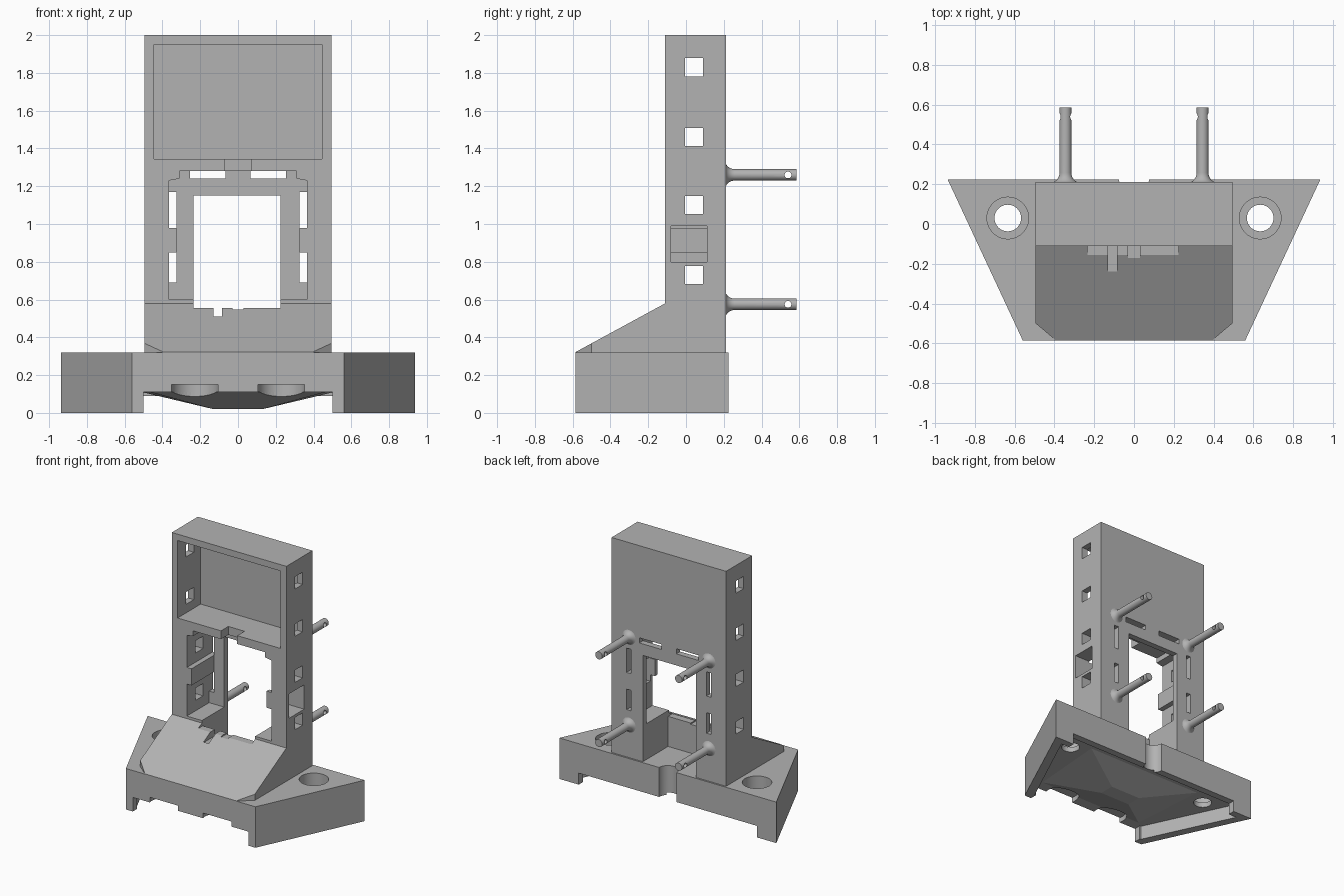
import bpy, bmesh, math
from mathutils import Matrix

if "Cube" in bpy.data.objects:
    bpy.data.objects.remove(bpy.data.objects["Cube"], do_unlink=True)

grey = bpy.data.materials.new("plain grey")
grey.use_nodes = True
COLOUR = (0.45, 0.45, 0.45, 1)
grey.diffuse_color = COLOUR
grey.node_tree.nodes["Principled BSDF"].inputs["Base Color"].default_value = COLOUR

AXES = {
    "x": Matrix(((0, 0, 1, 0), (1, 0, 0, 0), (0, 1, 0, 0), (0, 0, 0, 1))),
    "y": Matrix(((1, 0, 0, 0), (0, 0, 1, 0), (0, 1, 0, 0), (0, 0, 0, 1))),
    "z": Matrix.Identity(4),
}


def finish(bm, name):
    bmesh.ops.recalc_face_normals(bm, faces=bm.faces)
    mesh = bpy.data.meshes.new(name)
    bm.to_mesh(mesh)
    bm.free()
    mesh.materials.append(grey)
    ob = bpy.data.objects.new(name, mesh)
    bpy.context.collection.objects.link(ob)
    return ob


def prism(name, outline, lo, hi, axis="z"):
    """Extrude a flat outline along an axis from lo to hi."""
    bm = bmesh.new()
    bottom = [bm.verts.new((a, b, lo)) for a, b in outline]
    top = [bm.verts.new((a, b, hi)) for a, b in outline]
    bm.faces.new(bottom)
    bm.faces.new(top)
    for i in range(len(outline)):
        j = (i + 1) % len(outline)
        bm.faces.new((bottom[i], bottom[j], top[j], top[i]))
    bm.transform(AXES[axis])
    return finish(bm, name)


def box(name, x, y, z):
    return prism(name, [(x[0], y[0]), (x[1], y[0]), (x[1], y[1]), (x[0], y[1])], *z)


def disc(name, a, b, r, lo, hi, axis="z", n=40):
    ring = [(a + r * math.cos(math.tau * i / n), b + r * math.sin(math.tau * i / n))
            for i in range(n)]
    return prism(name, ring, lo, hi, axis)


def carve(ob, cutters):
    """Subtract the cutters one by one, then throw them away."""
    for c in cutters:
        mod = ob.modifiers.new("cut", "BOOLEAN")
        mod.operation, mod.solver, mod.object = "DIFFERENCE", "EXACT", c
        bpy.context.view_layer.objects.active = ob
        bpy.ops.object.modifier_apply(modifier=mod.name)
        bpy.data.objects.remove(c, do_unlink=True)


def smooth(ob):
    bpy.ops.object.select_all(action="DESELECT")
    ob.select_set(True)
    bpy.context.view_layer.objects.active = ob
    bpy.ops.object.shade_smooth_by_angle(angle=math.radians(30))


# Tower with sloping front apron, from one side profile
tower = prism("tower", [(-0.585, 0.32), (0.212, 0.32), (0.212, 2), (-0.11, 2),
                        (-0.11, 0.58), (-0.585, 0.322)], -0.495, 0.495, "x")
half = [(0.3, 0.6), (0.365, 0.6), (0.365, 0.85), (0.325, 0.85), (0.325, 0.98),
        (0.365, 0.98), (0.365, 1.23), (0.31, 1.24), (0.31, 1.28)]
cavity = half + [(-x, z) for x, z in reversed(half)]
cuts = [
    box("screen_recess", (-0.445, 0.445), (-0.3, 0.175), (1.345, 1.95)),
    prism("cavity", cavity, -0.3, 0.165, "y"),
    box("window", (-0.235, 0.225), (-0.4, 0.3), (0.555, 1.15)),
    box("rear_pit", (-0.235, 0.225), (-0.1, 0.3), (0.319, 0.6)),
    box("cable_notch", (-0.07, 0.07), (-0.3, -0.02), (1.245, 1.4)),
    box("apron_slot", (-0.13, -0.085), (-0.24, -0.09), (0.505, 0.7)),
    box("apron_nick", (-0.03, 0.03), (-0.17, -0.09), (0.545, 0.7)),
    box("side_port", (0.3, 0.6), (-0.08, 0.11), (0.8, 0.99)),
]
for z in (0.73, 1.1, 1.46, 1.83):
    cuts.append(box("side_hole", (-0.6, 0.6), (-0.005, 0.09), (z - 0.048, z + 0.048)))
for s in (-1, 1):
    cuts.append(prism("apron_corner", [(s * 0.6, -0.45), (s * 0.495, -0.5),
                                       (s * 0.4, -0.58), (s * 0.4, -0.7),
                                       (s * 0.6, -0.7)], 0.3, 0.7))
    cuts.append(box("top_slit", sorted((s * 0.065, s * 0.255)), (0.1, 0.3), (1.24, 1.28)))
    for lo, hi in ((0.69, 0.85), (0.98, 1.17)):
        cuts.append(box("side_slit", sorted((s * 0.325, s * 0.365)), (0.1, 0.3), (lo, hi)))
carve(tower, cuts)

# Trapezoid base, hollowed below and open at the front and back
base = prism("base", [(-0.56, -0.585), (0.56, -0.585), (0.938, 0.225), (-0.938, 0.225)],
             0, 0.32)
cuts = [
    prism("underside", [(-0.51, -0.53), (0.51, -0.53), (0.84, 0.17), (-0.84, 0.17)],
          -0.1, 0.11),
    box("front_gap", (-0.5, 0.5), (-0.7, -0.5), (-0.1, 0.11)),
    box("back_gap", (-0.77, 0.77), (0.1, 0.3), (-0.1, 0.09)),
    disc("cable_channel", 0, 0.225, 0.075, -0.1, 0.4),
]
for s in (-1, 1):
    cuts.append(disc("counterbore", s * 0.635, 0.03, 0.105, 0.15, 0.4))
    cuts.append(disc("screw_hole", s * 0.635, 0.03, 0.067, -0.1, 0.4))
    cuts.append(disc("foot_pocket", s * 0.23, -0.555, 0.127, -0.1, 0.15))
carve(base, cuts)
smooth(base)

# Shallow inverted pyramid under the base, with pockets for the feet
bm = bmesh.new()
rings = [[bm.verts.new((x * sx, y, z)) for x, y, sx in
          ((w, f, -1), (w, f, 1), (v, b, 1), (v, b, -1))]
         for w, v, f, b, z in ((0.5, 0.55, -0.53, 0.14, 0.12), (0.13, 0.13, -0.22, -0.1, 0.02))]
for ring in rings:
    bm.faces.new(ring)
for i in range(4):
    j = (i + 1) % 4
    bm.faces.new((rings[0][i], rings[0][j], rings[1][j], rings[1][i]))
hub = finish(bm, "underside_hub")
carve(hub, [disc("foot_pocket", s * 0.23, -0.555, 0.127, -0.1, 0.2) for s in (-1, 1)])

# Rear pegs: flared root, straight shank, cross hole near the tip
flare = [(0.03 + 0.045 * (1 - math.sin(t)), 0.208 + 0.05 * (1 - math.cos(t)))
         for t in [math.pi / 2 * i / 8 for i in range(9)]]
profile = flare + [(0.03, 0.585)]
for side, x in (("right", -0.345), ("left", 0.345)):
    for level, z in (("lower", 0.575), ("upper", 1.26)):
        bm = bmesh.new()
        n = 32
        loops = [[bm.verts.new((x + r * math.cos(math.tau * i / n), y,
                                z + r * math.sin(math.tau * i / n))) for i in range(n)]
                 for r, y in profile]
        for a, b in zip(loops, loops[1:]):
            for i in range(n):
                j = (i + 1) % n
                bm.faces.new((a[i], a[j], b[j], b[i]))
        bm.faces.new(loops[0])
        bm.faces.new(loops[-1])
        peg = finish(bm, f"{level}_{side}_peg")
        carve(peg, [disc("cross_hole", 0.54, z, 0.018, x - 0.1, x + 0.1, "x", 20)])
        # Trim the flare where it would overhang the window
        carve(peg, [box("trim", (-0.235, 0.225), (0.1, 0.7), (0.32, 1.15))])
        smooth(peg)
